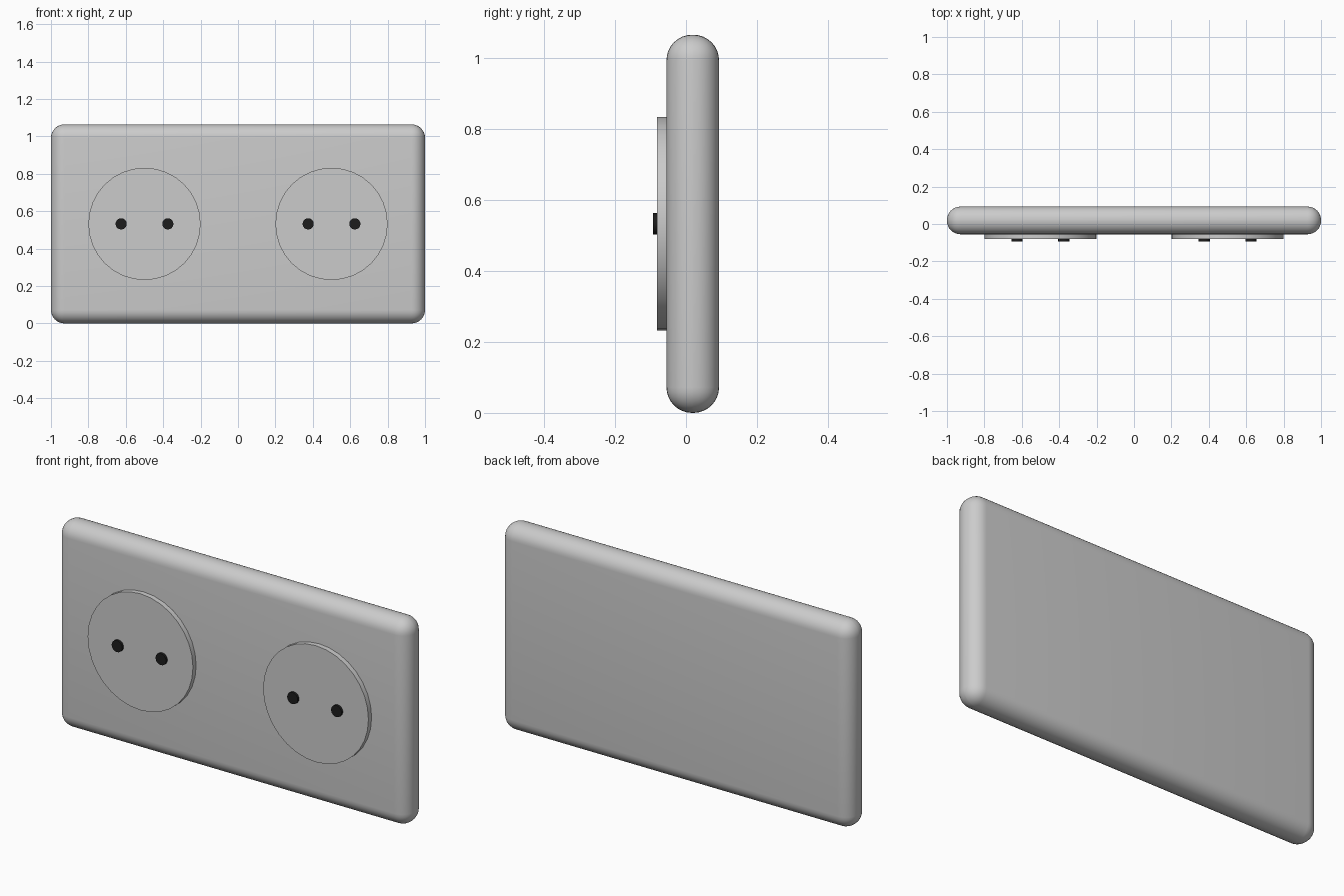
import bpy, math

if "Cube" in bpy.data.objects:
    bpy.data.objects.remove(bpy.data.objects["Cube"])

CZ = 0.532          # height of the plate centre
FRONT = -0.055      # front face of the plate


def finish(obj, name, material=None):
    obj.name = name
    if material:
        obj.data.materials.append(material)
    bpy.ops.object.shade_smooth_by_angle(angle=math.radians(35))
    return obj


def disc(name, x, radius, y_front, y_back, sides, material=None):
    """Cylinder lying along y, between y_front and y_back."""
    bpy.ops.mesh.primitive_cylinder_add(
        vertices=sides, radius=radius, depth=y_back - y_front,
        location=(x, (y_front + y_back) / 2, CZ),
        rotation=(math.pi / 2, 0, 0))
    return finish(bpy.context.object, name, material)


black = bpy.data.materials.new("black")
black.diffuse_color = (0.012, 0.012, 0.012, 1)
black.use_nodes = True
black.node_tree.nodes["Principled BSDF"].inputs["Base Color"].default_value = black.diffuse_color

# Wall plate with fully rounded rim
bpy.ops.mesh.primitive_cube_add(size=1, location=(0, 0.019, CZ))
plate = bpy.context.object
plate.scale = (2.0, 0.148, 2 * CZ)
bpy.ops.object.transform_apply(location=False, rotation=False, scale=True)
bevel = plate.modifiers.new("rounded_rim", 'BEVEL')
bevel.width = 0.072
bevel.segments = 8
bpy.ops.object.modifier_apply(modifier=bevel.name)
finish(plate, "wall_plate")

# Two sockets, each a raised face with a pair of dark pin contacts
for side, x in (("left", -0.5), ("right", 0.5)):
    disc(f"{side}_socket_face", x, 0.3, -0.081, FRONT + 0.02, 32)
    for pin, dx in (("left", -0.125), ("right", 0.125)):
        disc(f"{side}_socket_{pin}_pin_hole", x + dx, 0.03,
             -0.093, -0.06, 16, black)
